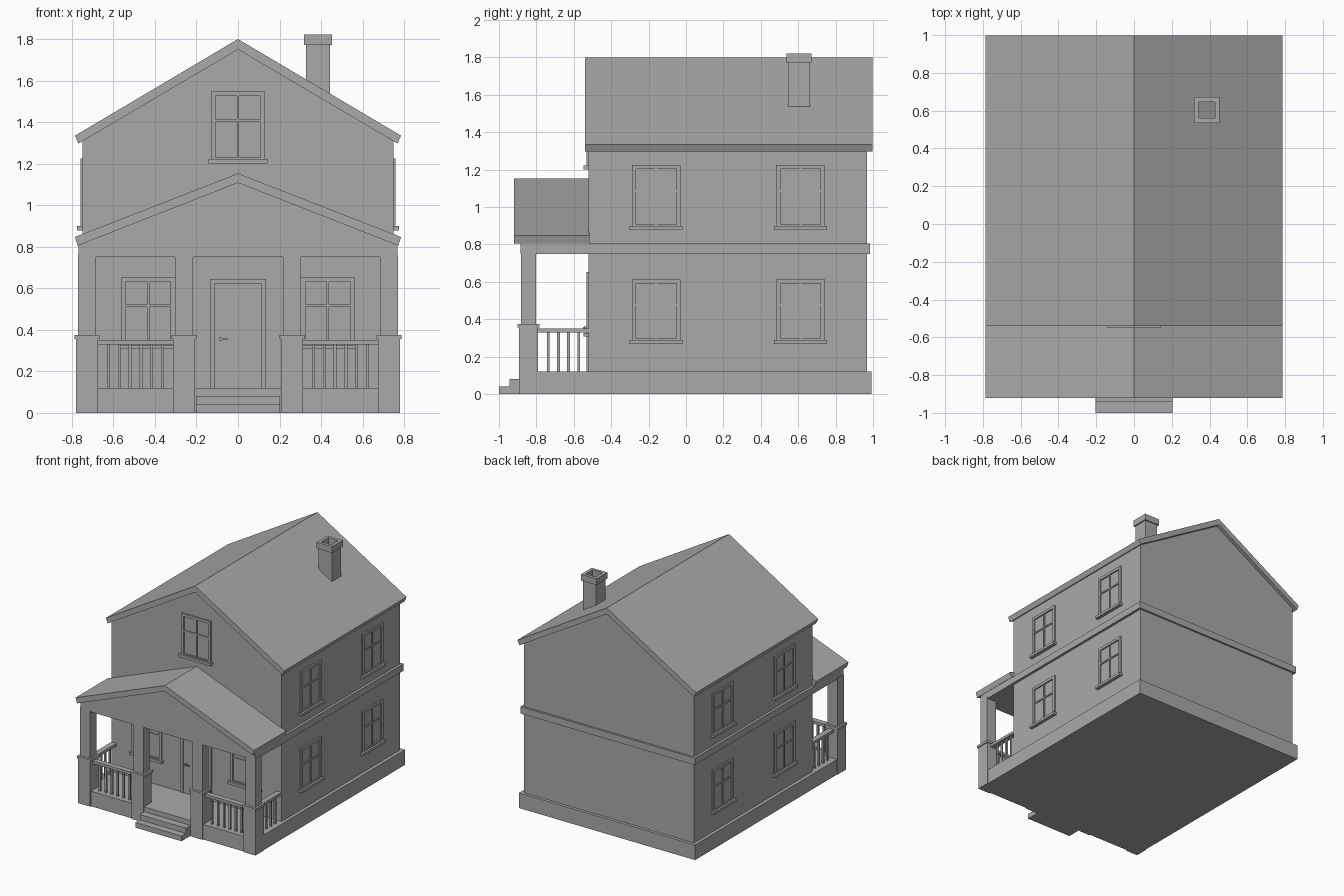
import bpy, bmesh
from math import radians
from mathutils import Matrix, Vector

if "Cube" in bpy.data.objects:
    bpy.data.objects.remove(bpy.data.objects["Cube"], do_unlink=True)

grey = bpy.data.materials.new("plain_grey")
grey.use_nodes = True
COLOUR = (0.4, 0.4, 0.4, 1)
grey.diffuse_color = COLOUR
grey.node_tree.nodes["Principled BSDF"].inputs["Base Color"].default_value = COLOUR


def finish(name, bm, matrix=Matrix()):
    bmesh.ops.recalc_face_normals(bm, faces=bm.faces)
    mesh = bpy.data.meshes.new(name)
    bm.to_mesh(mesh)
    bm.free()
    mesh.materials.append(grey)
    obj = bpy.data.objects.new(name, mesh)
    obj.matrix_world = matrix
    bpy.context.collection.objects.link(obj)


def add_box(bm, x, y, z):
    """Add a box from three (low, high) ranges."""
    size = Vector((x[1] - x[0], y[1] - y[0], z[1] - z[0]))
    mid = Vector((sum(x), sum(y), sum(z))) / 2
    bmesh.ops.create_cube(bm, size=1, matrix=Matrix.Translation(mid) @ Matrix.Diagonal(size).to_4x4())


def boxes(name, *ranges, matrix=Matrix()):
    bm = bmesh.new()
    for r in ranges:
        add_box(bm, *r)
    finish(name, bm, matrix)


def around(c, half):
    return (c - half, c + half)


def gable(name, half_profile, y):
    """Mirror an x, z half profile (ridge points have x = 0) and extrude it along y."""
    pts = half_profile + [(-x, z) for x, z in reversed(half_profile) if x > 0]
    bm = bmesh.new()
    near, far = ([bm.verts.new((px, py, pz)) for px, pz in pts] for py in y)
    bm.faces.new(near)
    bm.faces.new(far)
    for i in range(len(pts)):
        bm.faces.new((near[i - 1], near[i], far[i], far[i - 1]))
    finish(name, bm)


def roof(name, ridge, eave, under, inner_ridge, y):
    """Bent roof slab, one mirrored half at a time so the profile stays simple."""
    bm = bmesh.new()
    for s in (1, -1):
        pts = [(0, ridge), eave, under, (0, inner_ridge)]
        near, far = ([bm.verts.new((s * px, py, pz)) for px, pz in pts] for py in y)
        bm.faces.new(near)
        bm.faces.new(far)
        for i in range(3):
            bm.faces.new((near[i], near[i + 1], far[i + 1], far[i]))
    bmesh.ops.remove_doubles(bm, verts=bm.verts, dist=1e-5)
    finish(name, bm)


# Foundation, house body, belt course and main roof
boxes("foundation", ((-0.775, 0.775), (-0.885, 0.992), (0, 0.12)))
gable("house_walls", [(0.748, 0.1), (0.748, 1.32), (0, 1.76)], (-0.52, 0.968))
boxes("belt_course", ((-0.768, 0.768), (-0.53, 0.983), (0.75, 0.805)))
roof("main_roof", 1.8, (0.785, 1.335), (0.768, 1.297), 1.75, (-0.54, 0.997))

# Porch pediment with its beams, and the porch roof
gable("porch_pediment", [(0.768, 0.75), (0.768, 0.815), (0, 1.12)], (-0.885, -0.52))
roof("porch_roof", 1.153, (0.785, 0.847), (0.772, 0.805), 1.108, (-0.92, -0.515))

# Porch piers, caps and columns
for side in (-1, 1):
    hand = "left" if side > 0 else "right"
    for place, cx in (("outer", 0.727), ("inner", 0.26)):
        x, y = side * cx, -0.842
        boxes(f"{hand}_{place}_pier", (around(x, 0.053), around(y, 0.052), (0, 0.357)))
        boxes(f"{hand}_{place}_pier_cap", (around(x, 0.06), around(y, 0.059), (0.355, 0.375)))
        boxes(f"{hand}_{place}_column", (around(x, 0.044), around(y, 0.039), (0.37, 0.76)))

    # Front and side railings
    x, y = side * 0.4935, -0.842
    bars = [(around(x + (i - 2.5) * 0.052, 0.007), around(y, 0.007), (0.115, 0.335)) for i in range(6)]
    boxes(f"{hand}_front_railing", (around(x, 0.185), around(y, 0.022), (0.33, 0.352)), *bars)
    x = side * 0.727
    bars = [(around(x, 0.007), around(-0.655 + (i - 1.5) * 0.054, 0.007), (0.115, 0.335)) for i in range(4)]
    boxes(f"{hand}_side_railing", (around(x, 0.022), (-0.8, -0.515), (0.33, 0.352)), *bars)


# Windows: built facing the front, then turned onto a wall
def window(name, location, angle):
    w, h, t = 0.13, 0.325, 0.022
    frame, bar = (-0.011, 0.01), (-0.008, 0.01)
    boxes(name,
          ((-w, -w + t), frame, (0, h)), ((w - t, w), frame, (0, h)),
          ((-w + t, w - t), frame, (h - t, h)),
          ((-w + t, w - t), frame, (0, 0.008)),
          (around(0, 0.006), bar, (0, h - t)),
          ((-w + t, w - t), bar, around(0.187, 0.006)),
          ((-0.142, 0.142), (-0.027, 0.01), (-0.021, 0)),
          matrix=Matrix.Translation(location) @ Matrix.Rotation(radians(angle), 4, "Z"))


window("gable_window", (0, -0.52, 1.222), 0)
for side, hand in ((1, "left"), (-1, "right")):
    window(f"{hand}_porch_window", (side * 0.433, -0.52, 0.328), 0)
    for floor, z in (("lower", 0.289), ("upper", 0.9)):
        for place, y in (("front", -0.16), ("rear", 0.612)):
            window(f"{hand}_{floor}_{place}_window", (side * 0.748, y, z), 90 * side)

# Front door with frame and lever handle
jamb = (-0.532, -0.51)
boxes("door_frame", ((-0.135, -0.113), jamb, (0.12, 0.645)), ((0.113, 0.135), jamb, (0.12, 0.645)),
      ((-0.113, 0.113), jamb, (0.623, 0.645)))
boxes("door_panel", ((-0.113, 0.113), (-0.523, -0.51), (0.12, 0.623)))
boxes("door_handle", (around(-0.085, 0.007), (-0.545, -0.52), around(0.355, 0.007)),
      ((-0.092, -0.05), (-0.55, -0.541), around(0.355, 0.005)))

# Front steps
boxes("lower_step", ((-0.203, 0.203), (-1.0, -0.88), (0, 0.041)))
boxes("upper_step", ((-0.203, 0.203), (-0.943, -0.88), (0.041, 0.082)))


# Hollow chimney: stack and wider cap, each a square ring
def square_ring(name, centre, outer, inner, z):
    cx, cy = centre
    walls = []
    for s in (-1, 1):
        low, high = sorted((s * inner, s * outer))
        walls.append(((cx + low, cx + high), around(cy, outer), z))
        walls.append((around(cx, inner), (cy + low, cy + high), z))
    boxes(name, *walls)


square_ring("chimney_stack", (0.385, 0.604), 0.058, 0.043, (1.5, 1.78))
square_ring("chimney_cap", (0.385, 0.604), 0.068, 0.043, (1.772, 1.822))
